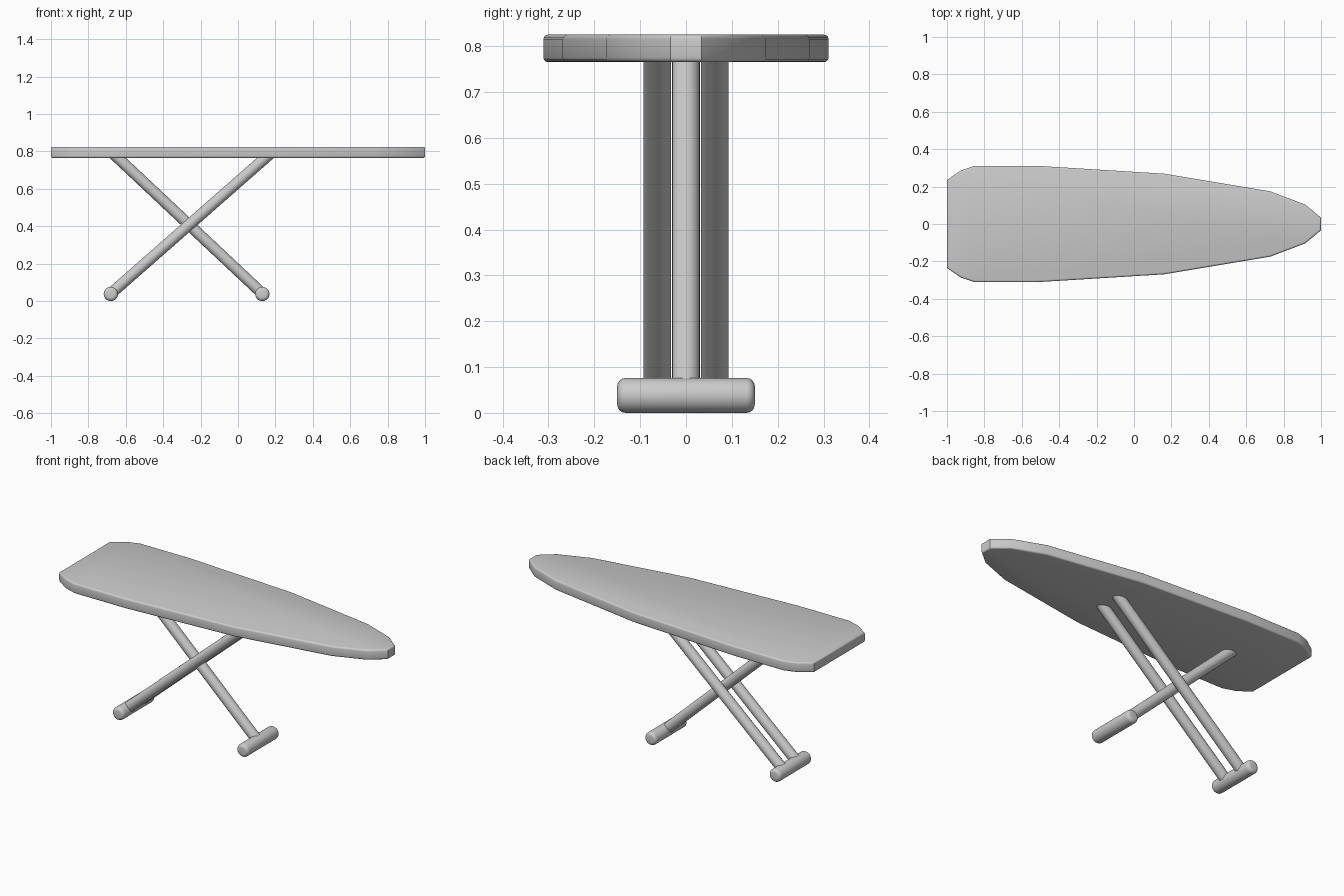
import bpy, bmesh
from mathutils import Vector

if "Cube" in bpy.data.objects:
    bpy.data.objects.remove(bpy.data.objects["Cube"])


def finish(name, bm, angle=0.6):
    bmesh.ops.recalc_face_normals(bm, faces=bm.faces)
    mesh = bpy.data.meshes.new(name)
    bm.to_mesh(mesh)
    bm.free()
    ob = bpy.data.objects.new(name, mesh)
    bpy.context.collection.objects.link(ob)
    bpy.ops.object.select_all(action='DESELECT')
    ob.select_set(True)
    bpy.context.view_layer.objects.active = ob
    bpy.ops.object.shade_smooth_by_angle(angle=angle)
    return ob


def rod(name, a, b, radius, round_end=0.0):
    a, b = Vector(a), Vector(b)
    d = b - a
    bm = bmesh.new()
    bmesh.ops.create_cone(bm, cap_ends=True, segments=32,
                          radius1=radius, radius2=radius, depth=d.length)
    if round_end:
        rims = [e for e in bm.edges if abs(e.verts[0].co.z - e.verts[1].co.z) < 1e-5]
        bmesh.ops.bevel(bm, geom=rims, offset=round_end, segments=4,
                        profile=0.5, affect='EDGES')
    rot = Vector((0, 0, 1)).rotation_difference(d).to_matrix()
    bmesh.ops.rotate(bm, verts=bm.verts, matrix=rot)
    bmesh.ops.translate(bm, verts=bm.verts, vec=(a + b) / 2)
    return finish(name, bm)


# Board: tapered outline mirrored over y, extruded, rims bevelled
half = [(-1, .235), (-.925, .287), (-.85, .311), (-.52, .311),
        (.16, .269), (.73, .174), (.915, .104), (1, .034)]
outline = half + [(x, -y) for x, y in reversed(half)]
bm = bmesh.new()
face = bm.faces.new([bm.verts.new((x, y, .765)) for x, y in outline])
new = bmesh.ops.extrude_face_region(bm, geom=[face])['geom']
bmesh.ops.translate(bm, vec=(0, 0, .06),
                    verts=[v for v in new if isinstance(v, bmesh.types.BMVert)])
rims = [e for e in bm.edges if abs(e.verts[0].co.z - e.verts[1].co.z) < 1e-5]
bmesh.ops.bevel(bm, geom=rims, offset=.01, segments=3, profile=.5, affect='EDGES')
finish("board", bm)

# Crossed legs: one centre leg between a pair
rod("centre_leg", (-.669, 0, .79), (.13, 0, .04), .03)
for side, y in (("front", -.063), ("back", .063)):
    rod(side + "_outer_leg", (.175, y, .79), (-.68, y, .04), .03)

# Feet: crossbars with rounded ends
for name, x in (("left_foot", -.68), ("right_foot", .13)):
    rod(name, (x, -.15, .038), (x, .15, .038), .038, .018)
